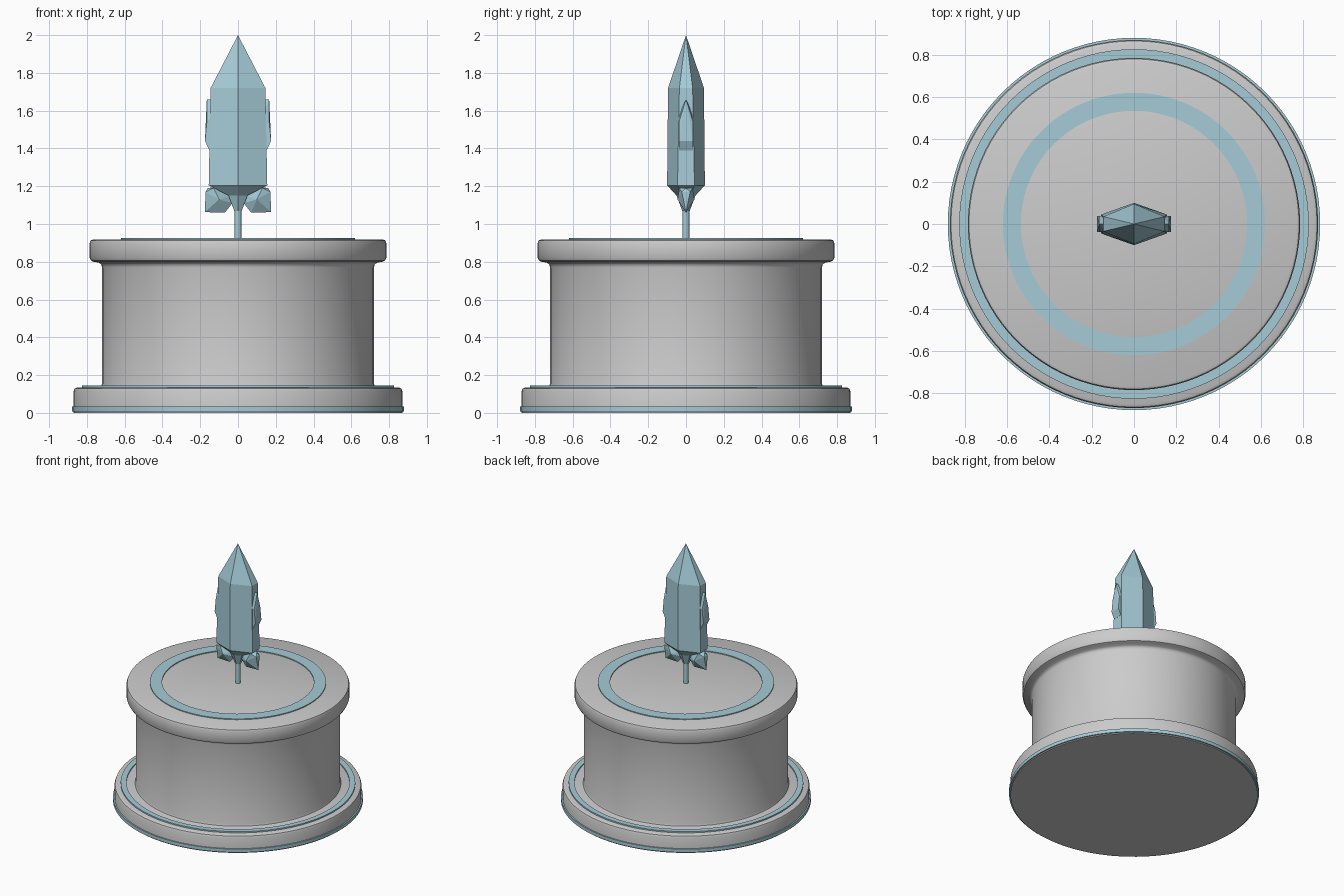
import bpy, bmesh, math

if "Cube" in bpy.data.objects:
    bpy.data.objects.remove(bpy.data.objects["Cube"])


def material(name, rgb):
    m = bpy.data.materials.new(name)
    m.diffuse_color = (*rgb, 1)
    m.use_nodes = True
    m.node_tree.nodes["Principled BSDF"].inputs["Base Color"].default_value = m.diffuse_color
    return m


GREY = material("stone grey", (0.6, 0.6, 0.6))
BLUE = material("ice blue", (0.38, 0.60, 0.68))


def finish(name, bm, mat, smooth=False):
    bmesh.ops.recalc_face_normals(bm, faces=bm.faces)
    me = bpy.data.meshes.new(name)
    bm.to_mesh(me)
    bm.free()
    me.materials.append(mat)
    ob = bpy.data.objects.new(name, me)
    bpy.context.collection.objects.link(ob)
    if smooth:
        bpy.ops.object.select_all(action='DESELECT')
        ob.select_set(True)
        bpy.context.view_layer.objects.active = ob
        bpy.ops.object.shade_smooth_by_angle(angle=math.radians(35))
    return ob


def lathe(name, profile, mat, closed=False, n=96):
    """Spin an (r, z) profile around z."""
    bm = bmesh.new()
    vs = [bm.verts.new((r, 0, z)) for r, z in profile]
    pairs = list(zip(vs, vs[1:])) + ([(vs[-1], vs[0])] if closed else [])
    es = [bm.edges.new(p) for p in pairs]
    bmesh.ops.spin(bm, geom=vs + es, cent=(0, 0, 0), axis=(0, 0, 1),
                   angle=math.tau, steps=n, use_merge=True)
    bmesh.ops.remove_doubles(bm, verts=bm.verts, dist=1e-5)
    return finish(name, bm, mat, True)


def ring(name, r0, r1, z0, z1):
    return lathe(name, [(r0, z0), (r1, z0), (r1, z1), (r0, z1)], BLUE, True)


def hull(name, pts):
    bm = bmesh.new()
    for p in pts:
        bm.verts.new(p)
    res = bmesh.ops.convex_hull(bm, input=bm.verts)
    loose = [v for v in bm.verts if not v.link_faces]
    bmesh.ops.delete(bm, geom=loose, context='VERTS')
    bmesh.ops.dissolve_limit(bm, angle_limit=0.01, verts=bm.verts, edges=bm.edges)
    return finish(name, bm, BLUE)


# Pedestal: rounded base, column with fillet, rounded cap
lathe("pedestal", [
    (0, 0), (0.87, 0), (0.87, 0.115), (0.865, 0.128), (0.85, 0.135),
    (0.74, 0.135), (0.725, 0.14), (0.72, 0.155), (0.72, 0.77), (0.724, 0.785),
    (0.735, 0.795), (0.765, 0.80), (0.778, 0.806), (0.785, 0.82),
    (0.785, 0.90), (0.78, 0.913), (0.768, 0.918), (0, 0.918)], GREY)

# Coloured trim rings
ring("base_trim", 0.86, 0.88, 0.008, 0.034)
ring("base_top_ring", 0.785, 0.826, 0.125, 0.145)
ring("cap_ring", 0.535, 0.62, 0.905, 0.925)

# Thin stem
lathe("stem", [(0, 0.90), (0.018, 0.90), (0.018, 1.2), (0, 1.2)], BLUE, n=12)


def hexagon(w, d, s, z):
    return [(0, -d, z), (w, -s, z), (w, s, z), (0, d, z), (-w, s, z), (-w, -s, z)]


# Main crystal: stretched hexagonal shaft, pointed tip and tapered root
bm = bmesh.new()
sections = [(0.02, 0.02, 0.01, 1.07), (0.05, 0.05, 0.025, 1.15),
            (0.155, 0.10, 0.045, 1.205), (0.145, 0.095, 0.035, 1.72)]
rows = [[bm.verts.new(p) for p in hexagon(*s)] for s in sections]
bm.faces.new(rows[0])
for a, b in zip(rows, rows[1:]):
    for i in range(6):
        j = (i + 1) % 6
        bm.faces.new((a[i], a[j], b[j], b[i]))
tip = bm.verts.new((0, 0, 2))
for i in range(6):
    bm.faces.new((rows[-1][i], rows[-1][(i + 1) % 6], tip))
finish("main_crystal", bm, BLUE)

for s, side in ((1, "right"), (-1, "left")):
    # Slim shard grown onto the flank
    shard = [(0.165, 0, 1.66), (0.13, 0, 1.66), (0.175, 0, 1.44)]
    shard += [(x, y, z) for y in (-0.037, 0.037)
              for x, z in ((0.13, 1.39), (0.152, 1.39), (0.175, 1.44), (0.165, 1.54), (0.13, 1.58))]
    hull(side + "_flank_shard", [(s * x, y, z) for x, y, z in shard])
    # Stubby crystal splayed out below the shaft
    stub = [(0.175, 0, 1.063), (0.16, 0, 1.19), (0.10, 0, 1.20), (0.07, 0, 1.06),
            (0.03, 0, 1.11), (0.04, 0, 1.15)]
    stub += [(x, y, z) for y in (-1, 1) for x, y, z in
             ((0.172, 0.022 * y, 1.17), (0.10, 0.045 * y, 1.13), (0.13, 0.035 * y, 1.19))]
    hull(side + "_root_crystal", [(s * x, y, z) for x, y, z in stub])
